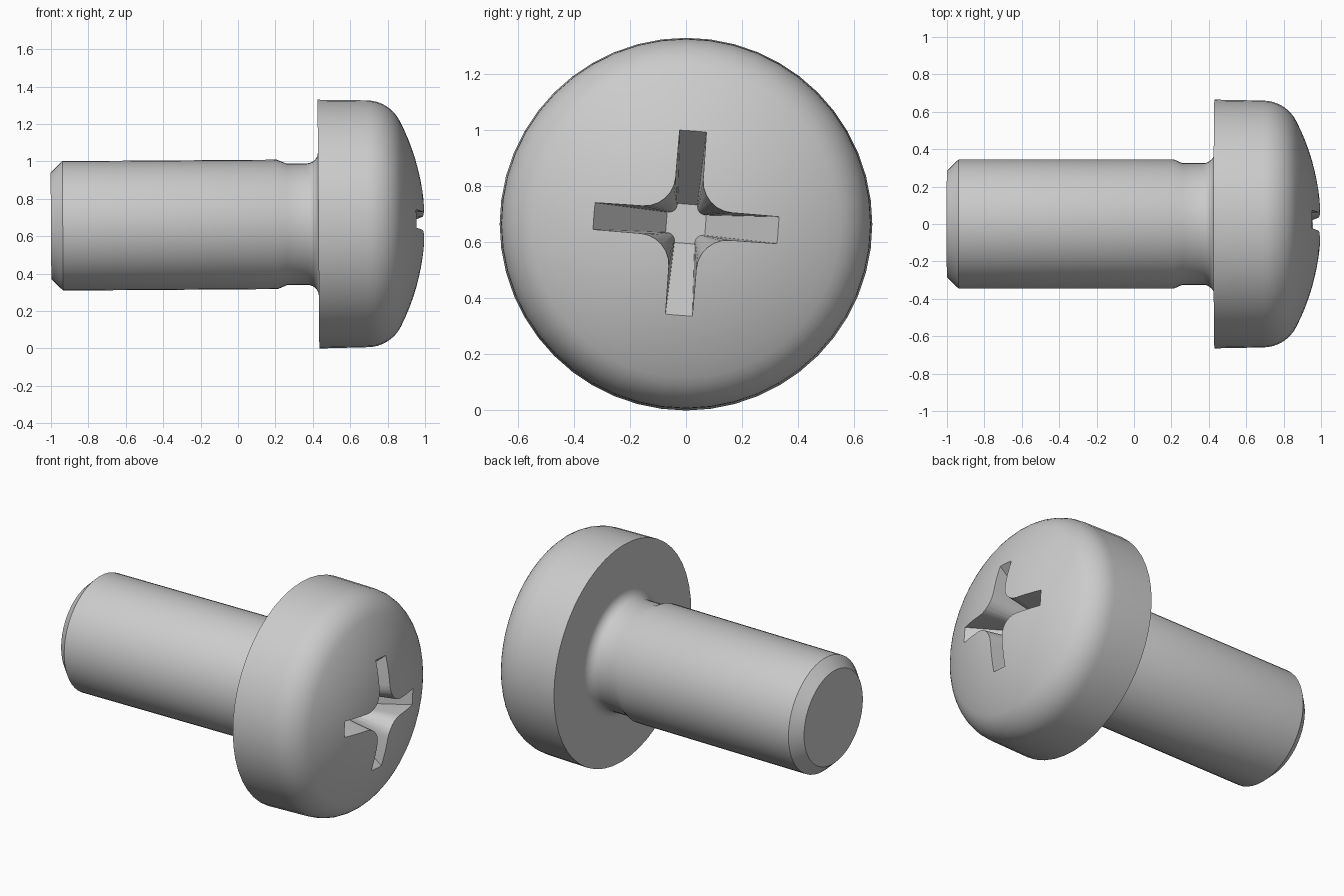
import bpy, bmesh
from math import sin, cos, pi, radians, atan2
from mathutils import Matrix, Vector

if "Cube" in bpy.data.objects:
    bpy.data.objects.remove(bpy.data.objects["Cube"])

SEGS = 48
AXIS_TILT = 0.007        # slight lean of the whole screw
CROSS_ROLL = radians(-4.4)


def make_object(name, rings):
    """Loft a closed solid through equal-length rings of points, capping both ends."""
    bm = bmesh.new()
    loops = [[bm.verts.new(p) for p in ring] for ring in rings]
    n = len(loops[0])
    for a, b in zip(loops, loops[1:]):
        for i in range(n):
            j = (i + 1) % n
            bm.faces.new((a[i], a[j], b[j], b[i]))
    bm.faces.new(loops[0])
    bm.faces.new(loops[-1])
    bmesh.ops.recalc_face_normals(bm, faces=bm.faces)
    mesh = bpy.data.meshes.new(name)
    bm.to_mesh(mesh)
    bm.free()
    obj = bpy.data.objects.new(name, mesh)
    bpy.context.collection.objects.link(obj)
    return obj


def circle(x, r):
    return [(x, r * cos(2 * pi * i / SEGS), r * sin(2 * pi * i / SEGS)) for i in range(SEGS)]


def arc(cx, cr, rad, a0, a1, n):
    """Profile arc in (x, radius), angle measured from +x."""
    return [(cx + rad * cos(a0 + (a1 - a0) * i / n), cr + rad * sin(a0 + (a1 - a0) * i / n))
            for i in range(n + 1)]


# Profile: chamfered shank, undercut neck, fillet, flat underside, rounded domed head
edge = atan2(0.46, 0.899)
profile = [(-1.0, 0.285), (-0.937, 0.346), (0.21, 0.346), (0.26, 0.325)]
profile += arc(0.37, 0.385, 0.06, -pi / 2, 0, 6)
profile += [(0.43, 0.665)]
profile += arc(0.689, 0.46, 0.2, pi / 2, edge, 8)
profile += arc(-0.21, 0, 1.21, edge, 0.012, 10)[1:]
screw = make_object("screw", [circle(x, r) for x, r in profile])


# Tapered cross-shaped recess cutter
def cross(x):
    t = (x - 0.64) / 0.314
    length, w, a = 0.07 + 0.26 * t, 0.036 + 0.012 * t, 0.066 + 0.084 * t
    quarter = [(length, -w), (length, w)]
    quarter += arc(a, a, a - w, -pi / 2, -pi, 6)
    pts = []
    for k in range(4):
        turn = k * pi / 2 + CROSS_ROLL
        for y, z in quarter:
            pts.append((x, y * cos(turn) - z * sin(turn), y * sin(turn) + z * cos(turn)))
    return pts


cutter = make_object("recess_cutter", [cross(0.64), cross(1.05)])
cutter.hide_render = True
mod = screw.modifiers.new("cross_recess", 'BOOLEAN')
mod.operation = 'DIFFERENCE'
mod.solver = 'EXACT'
mod.object = cutter
bpy.context.view_layer.objects.active = screw
screw.select_set(True)
cutter.select_set(False)
bpy.ops.object.modifier_apply(modifier=mod.name)
bpy.data.objects.remove(cutter)

# Lean the screw and stand the head on the ground
pivot = Vector((0.43, 0, 0))
screw.data.transform(Matrix.Translation((0, 0, 0.665)) @ Matrix.Translation(pivot)
                     @ Matrix.Rotation(-AXIS_TILT, 4, 'Y') @ Matrix.Translation(-pivot))
low = min(v.co.z for v in screw.data.vertices)
screw.data.transform(Matrix.Translation((0, 0, -low)))
bpy.ops.object.shade_smooth_by_angle(angle=radians(30))
